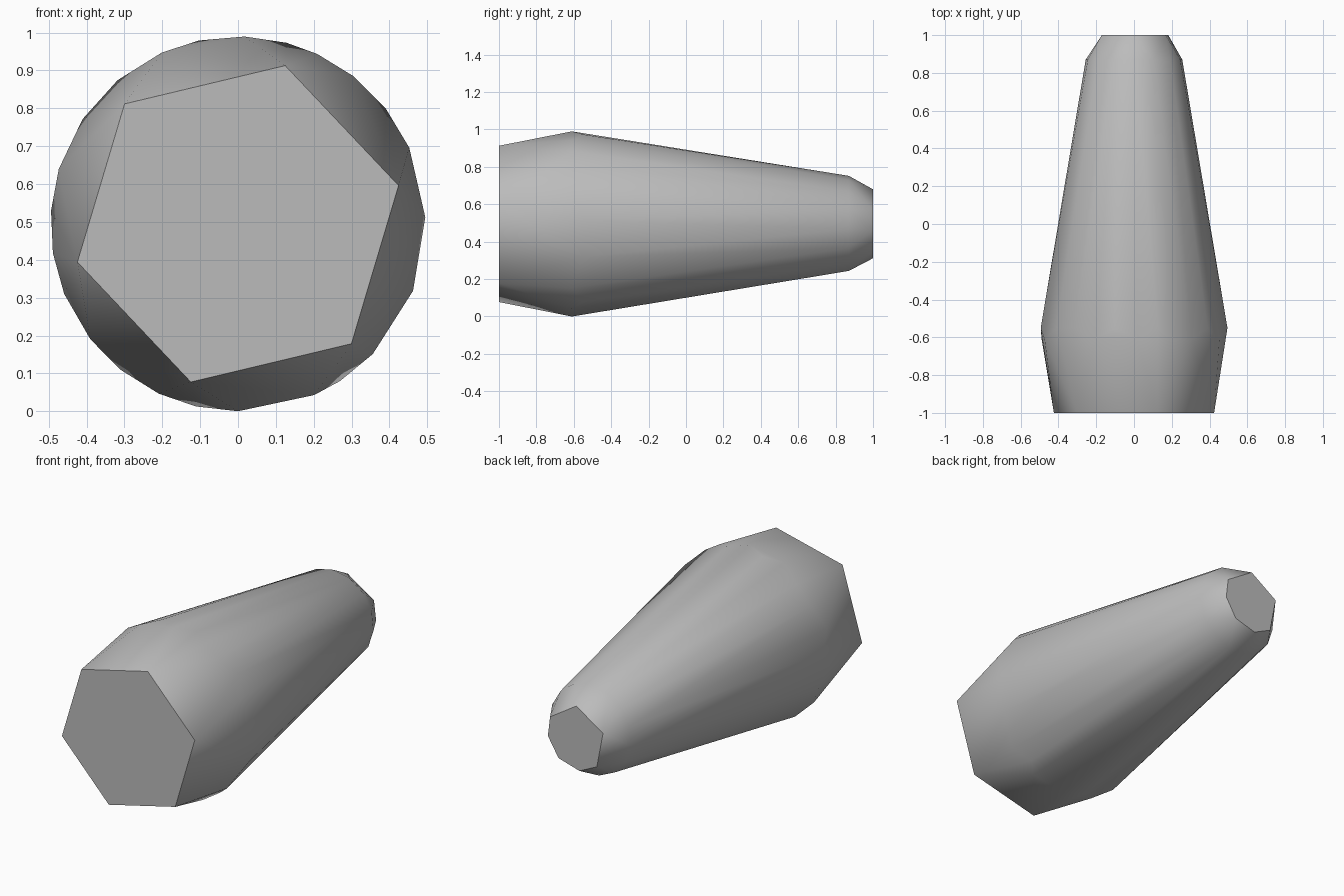
import bpy, bmesh
from math import radians, cos, sin

old = bpy.data.objects.get("Cube")
if old:
    bpy.data.objects.remove(old, do_unlink=True)

CENTRE_Z = 0.495

grey = bpy.data.materials.new("plain grey")
grey.use_nodes = True
colour = (0.5, 0.5, 0.5, 1)
grey.diffuse_color = colour
grey.node_tree.nodes["Principled BSDF"].inputs["Base Color"].default_value = colour

bm = bmesh.new()


def ring(angles, radius, depths):
    """Points around the long axis, cycling through the given depths."""
    for i, a in enumerate(angles):
        t = radians(a)
        y = depths[i % len(depths)]
        bm.verts.new((radius * cos(t), y, CENTRE_Z + radius * sin(t)))


# Hexagonal front, uneven widest belt, back shoulder, seven-sided back end
ring([13.4 + 60 * k for k in range(6)], 0.436, [-1])
belt = [2, 24, 38, 52, 75, 65, 102, 88, 130, 114, 146, 163, 176, 189,
        202, 218, 231, 245, 257, 270, 303, 294, 339, 316]
ring(belt, 0.495, [-0.55, -0.61])
ring([354 + 24 * k for k in range(15)], 0.257, [0.87])
ring([25, 90, 157, 225, 264, 308, 349], 0.185, [1])

# Skin the rings as one faceted body and merge the flat caps
hull = bmesh.ops.convex_hull(bm, input=bm.verts[:])
loose = {g for g in hull["geom_interior"] if isinstance(g, bmesh.types.BMVert)}
bmesh.ops.delete(bm, geom=list(loose), context="VERTS")
bmesh.ops.dissolve_limit(bm, angle_limit=radians(0.5),
                         verts=bm.verts[:], edges=bm.edges[:])
bmesh.ops.recalc_face_normals(bm, faces=bm.faces[:])

mesh = bpy.data.meshes.new("tapered_body")
bm.to_mesh(mesh)
bm.free()
mesh.materials.append(grey)
body = bpy.data.objects.new("tapered_body", mesh)
bpy.context.collection.objects.link(body)

bpy.context.view_layer.objects.active = body
body.select_set(True)
bpy.ops.object.shade_smooth_by_angle(angle=radians(30))
